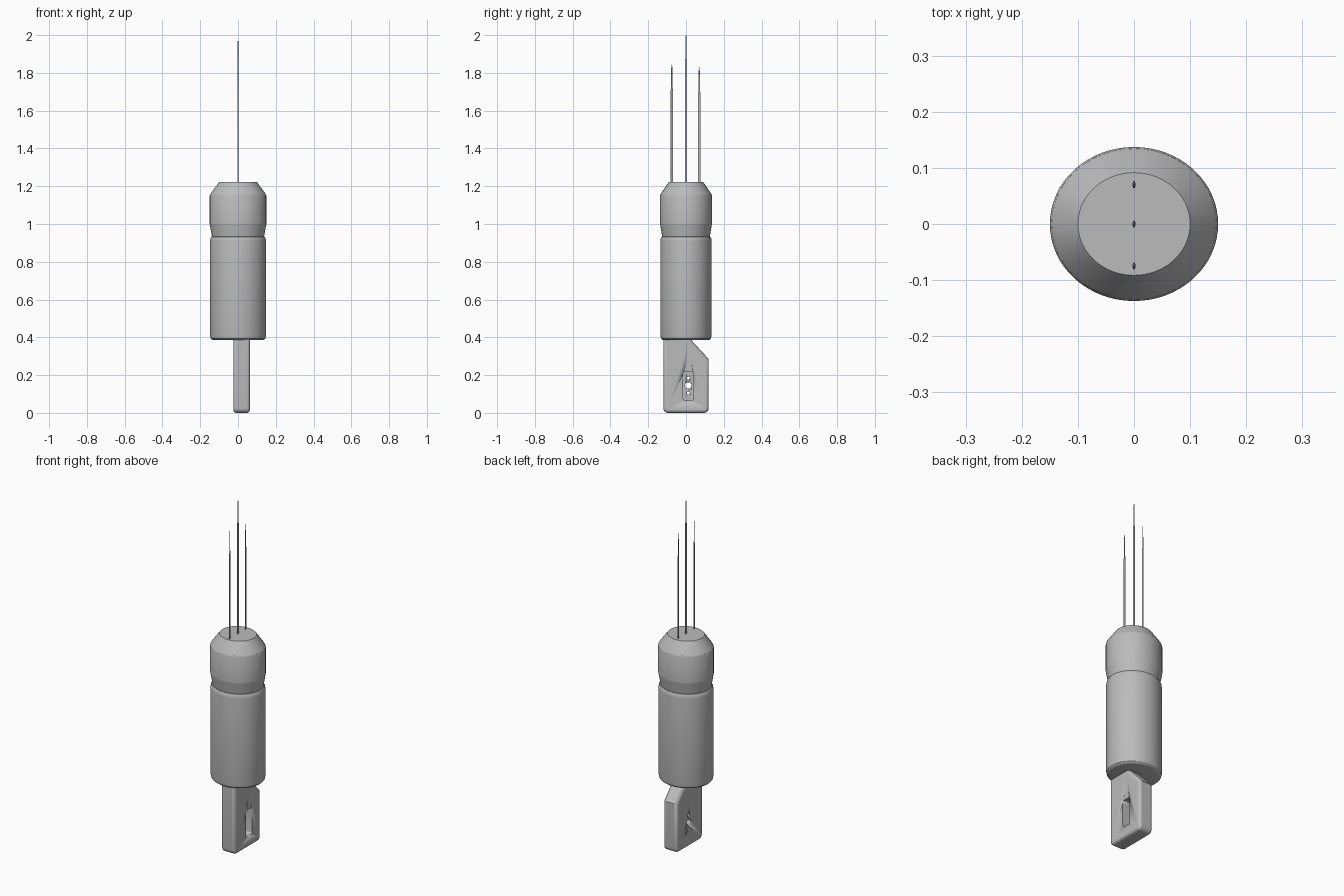
import bpy, bmesh, math
from mathutils import Vector

cube = bpy.data.objects.get("Cube")
if cube:
    bpy.data.objects.remove(cube, do_unlink=True)

grey = bpy.data.materials.new("plain_grey")
grey.use_nodes = True
GREY = (0.5, 0.5, 0.5, 1)
grey.diffuse_color = GREY
grey.node_tree.nodes["Principled BSDF"].inputs["Base Color"].default_value = GREY


def finish(name, bm, angle=30):
    bmesh.ops.recalc_face_normals(bm, faces=bm.faces)
    mesh = bpy.data.meshes.new(name)
    bm.to_mesh(mesh)
    bm.free()
    mesh.materials.append(grey)
    ob = bpy.data.objects.new(name, mesh)
    bpy.context.collection.objects.link(ob)
    bpy.ops.object.select_all(action='DESELECT')
    ob.select_set(True)
    bpy.context.view_layer.objects.active = ob
    bpy.ops.object.shade_smooth_by_angle(angle=math.radians(angle))
    return ob


def lathe(name, profile, squash, centre=(0, 0), sides=64, angle=30):
    """Stack elliptical rings from (x radius, z) pairs and cap both ends."""
    bm = bmesh.new()
    rings = []
    for r, z in profile:
        rings.append([bm.verts.new((centre[0] + r * math.cos(math.tau * i / sides),
                                    centre[1] + r * squash * math.sin(math.tau * i / sides), z))
                      for i in range(sides)])
    for a, b in zip(rings, rings[1:]):
        for i in range(sides):
            j = (i + 1) % sides
            bm.faces.new((a[i], a[j], b[j], b[i]))
    bm.faces.new(rings[0])
    bm.faces.new(rings[-1])
    return finish(name, bm, angle)


def prism(name, outline, x0, x1):
    """Extrude a (y, z) outline along x."""
    bm = bmesh.new()
    face = bm.faces.new([bm.verts.new((x0, y, z)) for y, z in outline])
    out = bmesh.ops.extrude_face_region(bm, geom=[face])
    moved = [v for v in out["geom"] if isinstance(v, bmesh.types.BMVert)]
    bmesh.ops.translate(bm, verts=moved, vec=Vector((x1 - x0, 0, 0)))
    return finish(name, bm)


def circle(y, z, r, n=24):
    return [(y + r * math.cos(math.tau * i / n), z + r * math.sin(math.tau * i / n))
            for i in range(n)]


def rounded_box(y0, y1, z0, z1, r, n=5):
    pts = []
    for k, (y, z) in enumerate(((y1 - r, z1 - r), (y0 + r, z1 - r),
                                (y0 + r, z0 + r), (y1 - r, z0 + r))):
        for i in range(n + 1):
            a = math.pi / 2 * (k + i / n)
            pts.append((y + r * math.cos(a), z + r * math.sin(a)))
    return pts


# Handle sleeve with rounded ends
lathe("handle_sleeve", [(0.128, 0.385), (0.138, 0.388), (0.145, 0.395), (0.148, 0.41),
                        (0.148, 0.91), (0.146, 0.924), (0.141, 0.932), (0.132, 0.935)], 0.915)

# Collar: waisted neck, straight band and conical nose
lathe("collar_neck", [(0.137, 0.93), (0.139, 0.94), (0.149, 0.995), (0.15, 1.0)], 0.915, angle=20)
lathe("collar_band", [(0.15, 1.0), (0.15, 1.15), (0.147, 1.157)], 0.915)
lathe("nose_cone", [(0.148, 1.155), (0.142, 1.165), (0.1, 1.222)], 0.915)

# Three thin prongs with narrowed tips
for label, y, top in (("front", -0.075, 1.845), ("middle", 0, 2.0), ("back", 0.07, 1.83)):
    lathe(label + "_prong", [(0.0027, 1.2), (0.0027, top - 0.14), (0.0015, top - 0.125),
                             (0.0013, top - 0.02), (0.0004, top)], 2.4, (0, y), 12)

# Flat tang with a sloped back shoulder and rounded bottom
outline = rounded_box(-0.12, 0.12, 0.005, 0.4, 0.025)
lower = [p for p in outline if p[1] < 0.2]
tang = prism("tang", [(0.12, 0.29), (0.03, 0.388), (0.03, 0.41), (-0.12, 0.41)] + lower,
             -0.025, 0.063)
bevel = tang.modifiers.new("soft_edges", 'BEVEL')
bevel.width = 0.016
bevel.segments = 4
bevel.limit_method = 'ANGLE'
bevel.angle_limit = math.radians(60)

# Pocket in the left face, and three holes right through it
cutters = [prism("pocket_cutter", rounded_box(-0.015, 0.04, 0.065, 0.22, 0.012), 0.012, 0.1),
           prism("centre_hole_cutter", circle(0.0125, 0.145, 0.017), -0.1, 0.09)]
for z in (0.105, 0.185):
    cutters.append(prism("small_hole_cutter", circle(0.0125, z, 0.008), -0.1, 0.09))
for cutter in cutters:
    cut = tang.modifiers.new("cut", 'BOOLEAN')
    cut.operation = 'DIFFERENCE'
    cut.solver = 'EXACT'
    cut.object = cutter
    cutter.hide_render = True
    cutter.hide_viewport = True

# Rest the tang on the ground
tang.location.z = -0.005
